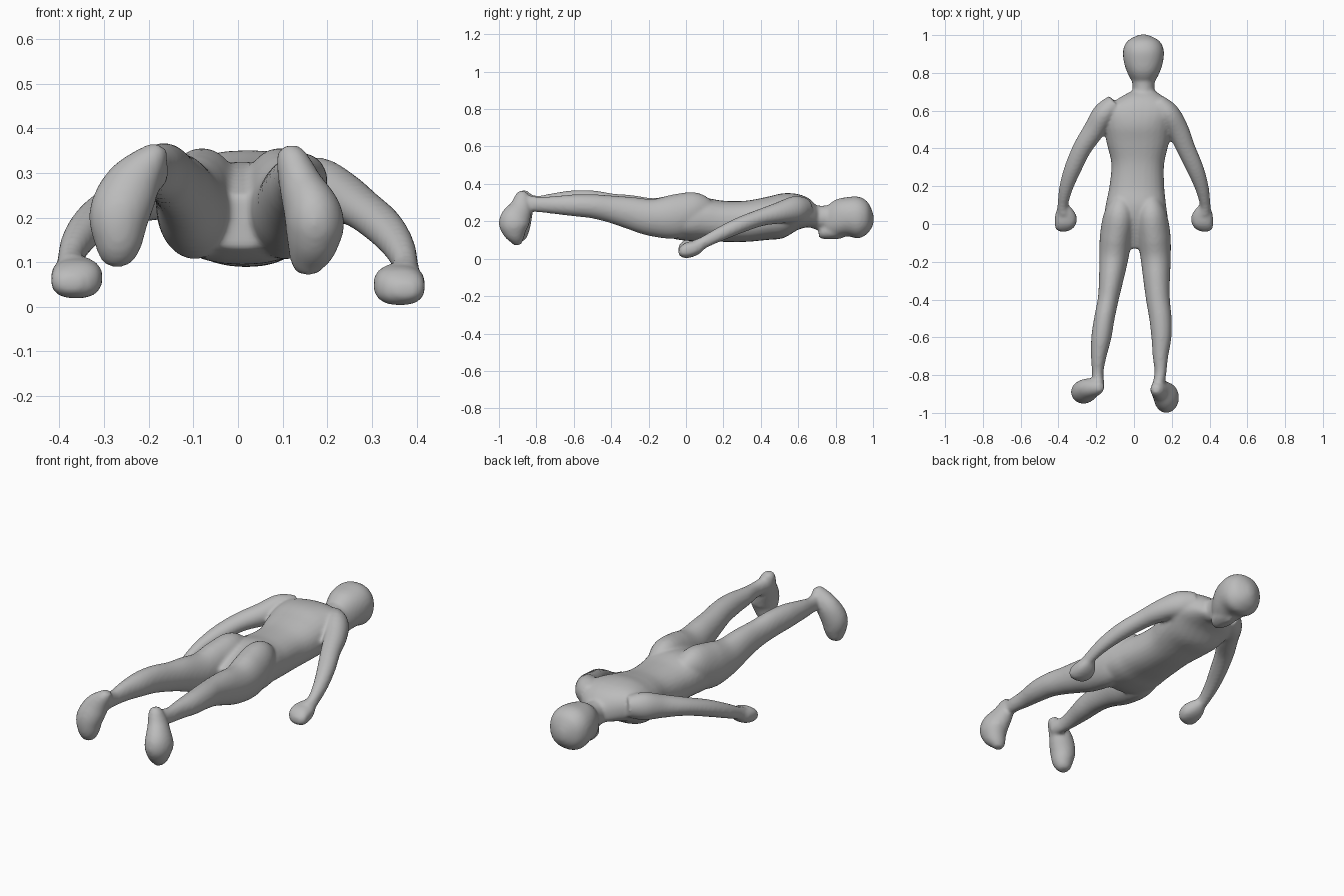
import bpy, bmesh, math
from mathutils import Vector

SIDES = 28
bm = bmesh.new()


def spline(rows, steps=5):
    """Catmull-Rom interpolation through rows of numbers."""
    out = []
    for i in range(len(rows) - 1):
        a, b, c, d = (rows[max(0, min(len(rows) - 1, i + k))] for k in (-1, 0, 1, 2))
        for s in range(steps):
            t = s / steps
            out.append([0.5 * (2 * q + (r - p) * t + (2 * p - 5 * q + 4 * r - w) * t * t
                               + (3 * q - p - 3 * r + w) * t ** 3)
                        for p, q, r, w in zip(a, b, c, d)])
    return out + [list(rows[-1])]


def loft(rows, power=2.0, upright=False):
    """Closed tube through rows of (x, y, z, half width, half depth)."""
    rows = spline(rows)
    pts = [Vector(r[:3]) for r in rows]
    rings = []
    for i, r in enumerate(rows):
        t = (pts[min(i + 1, len(pts) - 1)] - pts[max(i - 1, 0)]).normalized()
        if upright:
            t = Vector((0, -1, 0))
        u = (Vector((1, 0, 0)) - t * t.x).normalized()
        v = t.cross(u)
        ring = []
        for k in range(SIDES):
            a = 2 * math.pi * k / SIDES
            c, s = math.cos(a), math.sin(a)
            c = math.copysign(abs(c) ** (2 / power), c)
            s = math.copysign(abs(s) ** (2 / power), s)
            ring.append(bm.verts.new(pts[i] + u * c * max(r[3], .004) + v * s * max(r[4], .004)))
        rings.append(ring)
    faces = [bm.faces.new(rings[0][::-1]), bm.faces.new(rings[-1])]
    for a, b in zip(rings, rings[1:]):
        for k in range(SIDES):
            n = (k + 1) % SIDES
            faces.append(bm.faces.new((a[k], a[n], b[n], b[k])))
    bmesh.ops.recalc_face_normals(bm, faces=faces)


# torso, from neck base to pelvis
loft([(.05, .70, .225, .07, .055), (.04, .66, .245, .13, .075),
      (.03, .60, .25, .19, .095), (.02, .52, .23, .18, .12),
      (.02, .43, .215, .165, .115), (.02, .32, .20, .14, .11),
      (.015, .20, .20, .145, .11), (.01, .10, .21, .16, .115),
      (.01, .02, .205, .17, .11), (.01, -.06, .195, .165, .09),
      (.01, -.13, .19, .12, .06)], power=2.3, upright=True)

# neck
loft([(.045, .64, .235, .08, .06), (.05, .70, .22, .06, .065),
      (.05, .75, .22, .06, .065), (.05, .82, .225, .075, .07)], upright=True)

# head: skull, jaw and nose
loft([(.05, .735, .19, .02, .03), (.05, .75, .20, .055, .075),
      (.05, .80, .215, .085, .10), (.05, .86, .225, .104, .104),
      (.05, .92, .22, .108, .112), (.05, .965, .22, .088, .09),
      (.05, .99, .215, .05, .055), (.05, 1.003, .21, .015, .02)],
     power=2.2, upright=True)
loft([(.05, .71, .14, .025, .025), (.05, .735, .145, .045, .04),
      (.05, .79, .15, .06, .045), (.05, .85, .17, .06, .05)], upright=True)
loft([(.05, .80, .125, .018, .022), (.05, .83, .125, .014, .018),
      (.05, .87, .14, .01, .015)], upright=True)

# legs, from buttock to ankle
loft([(.085, .13, .25, .05, .06), (.092, .05, .255, .08, .102),
      (.105, -.06, .225, .088, .118), (.115, -.18, .22, .08, .10),
      (.12, -.30, .245, .07, .086), (.127, -.40, .265, .063, .073),
      (.14, -.50, .28, .059, .064), (.145, -.60, .285, .053, .058),
      (.14, -.70, .287, .041, .048), (.14, -.79, .29, .031, .041),
      (.125, -.87, .30, .034, .045)])
loft([(-.065, .13, .25, .05, .06), (-.078, .05, .255, .08, .102),
      (-.095, -.06, .225, .085, .118), (-.107, -.18, .225, .077, .10),
      (-.122, -.30, .255, .064, .086), (-.137, -.40, .275, .055, .074),
      (-.157, -.50, .295, .054, .07), (-.173, -.60, .302, .053, .064),
      (-.187, -.70, .30, .041, .052), (-.192, -.79, .295, .03, .042),
      (-.188, -.86, .305, .034, .045)])

# feet, from heel to toes
loft([(.115, -.872, .36, .018, .02), (.12, -.875, .335, .035, .038),
      (.142, -.885, .27, .05, .062), (.17, -.917, .20, .066, .082),
      (.168, -.917, .15, .06, .068), (.158, -.905, .10, .042, .038),
      (.157, -.902, .073, .022, .018)])
loft([(-.175, -.862, .36, .018, .02), (-.19, -.865, .335, .035, .038),
      (-.235, -.872, .275, .062, .055), (-.265, -.888, .21, .068, .062),
      (-.268, -.892, .15, .056, .055), (-.27, -.888, .11, .04, .038),
      (-.27, -.885, .092, .022, .02)])


# arms with clenched hands
for side, lift in ((1, 0), (-1, .015)):
    shift = .01 if side == 1 else .012
    loft([(side * x + shift * (1 if y > .45 else 0), y, z + lift * (.65 - y) / .6, w, d)
          for x, y, z, w, d in (
              (.11, .64, .27, .05, .055), (.17, .585, .265, .06, .07),
              (.222, .50, .245, .057, .058), (.275, .40, .22, .05, .046),
              (.325, .29, .18, .045, .043), (.36, .19, .135, .036, .038),
              (.377, .10, .09, .028, .032), (.372, .06, .07, .035, .035))])
    loft([(side * x, y, z + lift, w, d) for x, y, z, w, d in (
        (.372, .105, .082, .022, .024), (.366, .075, .065, .043, .036),
        (.361, .04, .053, .057, .042), (.363, .00, .045, .056, .042),
        (.37, -.025, .04, .045, .03), (.375, -.04, .037, .02, .015))],
        power=2.5, upright=True)

# blend everything into one skin
mesh = bpy.data.meshes.new("body")
bm.to_mesh(mesh)
bm.free()
body = bpy.data.objects.new("body", mesh)
bpy.context.collection.objects.link(body)
skin = bpy.data.materials.new("plain grey")
skin.diffuse_color = (.5, .5, .5, 1)
mesh.materials.append(skin)
remesh = body.modifiers.new("blend", 'REMESH')
remesh.mode = 'VOXEL'
remesh.voxel_size = .009
remesh.use_smooth_shade = True
smooth = body.modifiers.new("soften", 'SMOOTH')
smooth.factor = .5
smooth.iterations = 6
